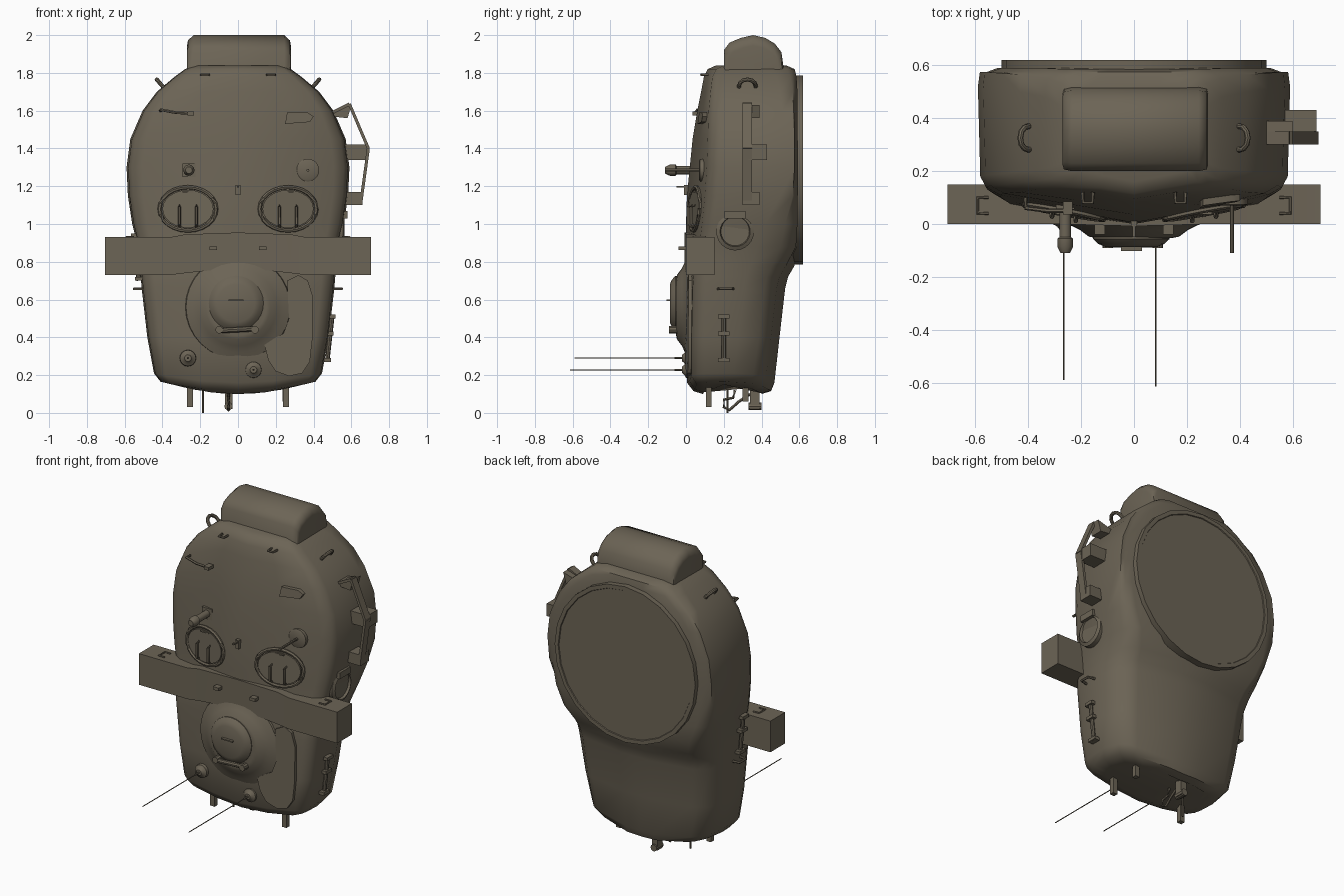
import bpy, bmesh, math
from mathutils import Vector

old = bpy.data.objects.get("Cube")
if old:
    bpy.data.objects.remove(old)

paint = bpy.data.materials.new("olive_drab")
paint.use_nodes = True
OLIVE = (0.15, 0.128, 0.092, 1)
paint.diffuse_color = OLIVE
bsdf = paint.node_tree.nodes["Principled BSDF"]
bsdf.inputs["Base Color"].default_value = OLIVE
bsdf.inputs["Roughness"].default_value = 0.8


def finish(name, bm, angle=35):
    bmesh.ops.recalc_face_normals(bm, faces=bm.faces)
    me = bpy.data.meshes.new(name)
    bm.to_mesh(me)
    bm.free()
    ob = bpy.data.objects.new(name, me)
    bpy.context.collection.objects.link(ob)
    me.materials.append(paint)
    bpy.ops.object.select_all(action='DESELECT')
    ob.select_set(True)
    bpy.context.view_layer.objects.active = ob
    bpy.ops.object.shade_smooth_by_angle(angle=math.radians(angle))
    return ob


def loft(name, rings, angle=35):
    bm = bmesh.new()
    loops = [[bm.verts.new(p) for p in r] for r in rings]
    n = len(loops[0])
    for a, b in zip(loops, loops[1:]):
        for i in range(n):
            j = (i + 1) % n
            bm.faces.new((a[i], a[j], b[j], b[i]))
    bm.faces.new(loops[0])
    bm.faces.new(loops[-1])
    return finish(name, bm, angle)


def lathe(name, centre, profile, sides=24, axis='Y'):
    """profile: (radius, distance along axis)"""
    rings = []
    for r, d in profile:
        ring = []
        for i in range(sides):
            a = 2 * math.pi * i / sides
            u, v = r * math.cos(a), r * math.sin(a)
            off = {'X': (d, u, v), 'Y': (u, d, v)}[axis]
            ring.append(Vector(centre) + Vector(off))
        rings.append(ring)
    return loft(name, rings)


def box(name, centre, size):
    c, h = Vector(centre), Vector(size) / 2
    corners = ((-1, -1), (1, -1), (1, 1), (-1, 1))
    return loft(name, [[c + Vector((i * h.x, j * h.y, k * h.z)) for i, j in corners] for k in (-1, 1)])


def tube(name, points, r, sides=6):
    pts = [Vector(p) for p in points]
    rings = []
    for i, p in enumerate(pts):
        t = (pts[min(i + 1, len(pts) - 1)] - pts[max(i - 1, 0)]).normalized()
        ref = Vector((0.1, 0.2, 1)) if abs(t.z) < 0.8 else Vector((0.1, 1, 0.2))
        u = t.cross(ref).normalized()
        v = t.cross(u)
        rings.append([p + r * (u * math.cos(k * math.tau / sides) + v * math.sin(k * math.tau / sides))
                      for k in range(sides)])
    return loft(name, rings)


# Turret shell stations: z, half width, roof centre, roof edge, side end, back width, back
STATIONS = [
    (.1, .34, .09, .1, .2, .27, .4), (.115, .41, .04, .055, .22, .33, .45),
    (.16, .445, .005, .03, .25, .37, .468), (.4, .48, 0, .03, .28, .39, .495),
    (.66, .51, 0, .035, .31, .41, .525), (.72, .515, 0, .04, .32, .42, .54),
    (.78, .52, 0, .05, .34, .43, .575), (.88, .53, 0, .07, .38, .47, .59),
    (1, .56, 0, .085, .42, .52, .59), (1.15, .583, .005, .1, .5, .55, .59),
    (1.3, .59, .02, .11, .52, .555, .59), (1.45, .57, .035, .115, .52, .54, .59),
    (1.6, .505, .06, .12, .51, .475, .59), (1.7, .43, .08, .13, .5, .4, .59),
    (1.78, .335, .095, .14, .48, .3, .585), (1.82, .28, .115, .16, .45, .25, .575),
    (1.84, .24, .16, .2, .42, .2, .53)]


def section(z, w, yc, ye, ys, wb, yb):
    bow = .05 if z < .2 else 0                          # curved rear end
    fold = .045 * max(0, min(1, (.9 - z) / .12))        # folded lower back
    m, yk = (yc + ye) / 2, yb - fold
    half = [(.43 * w, m), (.86 * w, ye), (.95 * w, ye + .03), (.985 * w, ye + .07), (w, ys),
            ((w + wb) / 2 + .01, (ys + yk) / 2 + .02), (wb, yk - .015), (wb - .04, yk), (.1, yb)]
    pts = [(0, yc)] + half + [(0, yb)] + [(-x, y) for x, y in reversed(half)]
    return [(x, y, z + bow * (x / w) ** 2) for x, y in pts]


loft("turret_shell", [section(*s) for s in STATIONS], 50)


def roof(x, z):
    for a, b in zip(STATIONS, STATIONS[1:]):
        if a[0] <= z <= b[0]:
            t = (z - a[0]) / (b[0] - a[0])
            w, yc, ye = (a[i] + (b[i] - a[i]) * t for i in (1, 2, 3))
            return yc + (ye - yc) * min(abs(x) / (.86 * w), 1.1)
    return .1


def pad(name, outline, height):
    """Plate following the roof"""
    return loft(name, [[(x, roof(x, z) - h, z) for x, z in outline] for h in (-.02, height)])


def oval(cx, cz, rx, rz, n=24):
    return [(cx + rx * math.cos(i * math.tau / n), cz + rz * math.sin(i * math.tau / n)) for i in range(n)]


# Turret ring and gun mount
lathe("turret_ring", (0, 0, 1.285), [(.5, .55), (.5, .62), (.475, .62), (.472, .615)])
profile = [(.2, 1.72), (.2, 1.92), (.23, 1.96), (.29, 1.985), (.355, 2), (.42, 1.985),
           (.47, 1.955), (.505, 1.91), (.515, 1.84), (.54, 1.72)]
loft("gun_mount", [[(x, .36 + (y - .36) * k, 1.72 + (z - 1.72) * m) for y, z in profile]
                   for x, k, m in ((-.27, .85, .8), (-.265, .96, .9), (-.235, 1, 1),
                                   (.245, 1, 1), (.275, .96, .9), (.28, .85, .8))], 50)

# Cross beam, blending into the roof in the middle
half = [(.705, 0, .73, .93), (.36, 0, .73, .93), (.28, 0, .74, .945)]
beam = [(-x, *rest) for x, *rest in half] + [(0, -.008, .77, .955)] + half[::-1]
loft("cross_beam", [[(x, y, lo), (x, y, hi), (x, .15, hi), (x, .15, lo)] for x, y, lo, hi in beam])
for s in (-1, 1):
    tube("beam_handle", [(s * x, y, .932) for x, y in ((.55, .04), (.59, .04), (.59, .1), (.55, .1))], .006)
    box("beam_sight", (s * .13, -.01, .872), (.04, .06, .02))

# Commander cupola
lathe("cupola", (0, 0, .56), [(.285, .04), (.275, .01), (.24, -.005), (.205, -.022), (.17, -.048), (.15, -.052)], 32)
lathe("cupola_lid", (-.01, 0, .58), [(.145, -.03), (.145, -.056), (.125, -.075), (.1, -.086)], 28)
box("cupola_grip", (-.01, -.09, .597), (.08, .025, .008))
tube("cupola_hinge", [(-.1, -.075, .435), (.09, -.075, .445)], .014, 8)
for x in (-.1, .09):
    lathe("hinge_knob", (x, -.075, .44), [(.02, -.015), (.02, .05)], 10)

# Raised side plate beside the cupola
plate = [(.2, .4), (.14, .36), (.16, .28), (.2, .22), (.27, .195), (.34, .21), (.38, .27),
         (.395, .4), (.395, .62), (.37, .7), (.32, .73), (.26, .7), (.27, .5), (.24, .42)]
pad("side_plate", plate, .018)

# Crew hatches with rims and grab bars
for s in (-1, 1):
    cx = s * .265
    pad("crew_hatch", oval(cx, 1.08, .135, .1), .012)
    ring = oval(cx, 1.08, .15, .115)
    tube("hatch_rim", [(x, roof(x, z) - .006, z) for x, z in ring + ring[:1]], .011)
    for x in (cx - .045, cx + .045):
        y = roof(x, 1.04)
        tube("hatch_grab_bar", [(x, y, 1.1), (x, y - .03, 1.09), (x, y - .03, 1), (x, y, .98)], .009)
    box("hatch_latch", (cx, roof(cx, 1.17) - .005, 1.17), (.06, .03, .008))

# Roof fittings
y = roof(-.26, 1.285)
box("periscope_base", (-.26, y + .01, 1.285), (.07, .04, .07))
lathe("periscope", (-.26, 0, 1.285), [(.022, y), (.022, -.05), (.03, -.055), (.03, -.085), (.018, -.11)], 12)
y = roof(.37, 1.285)
lathe("vent_disc", (.37, y, 1.285), [(.06, .03), (.06, -.01), (.05, -.015)], 20)
tube("vent_post", [(.37, y, 1.285), (.37, -.11, 1.285)], .008, 8)
box("roof_block", (0, .01, 1.18), (.024, .04, .055))
box("roof_sight", (0, -.025, 1.197), (.012, .05, .01))
pad("roof_bracket", [(.25, 1.53), (.38, 1.54), (.4, 1.57), (.37, 1.59), (.26, 1.59)], .025)
tube("roof_handle", [(-.41, .1, 1.6), (-.41, .06, 1.605), (-.33, .05, 1.59), (-.24, .05, 1.585)], .008)
box("handle_block", (-.25, .06, 1.585), (.035, .05, .02))
for s in (-1, 1):
    tube("roof_loop", [(s * .175 + dx, y, 1.79) for dx, y in ((-.02, .12), (-.018, .08), (.018, .08), (.02, .12))], .007)
    # Lifting eyes on the shoulders
    arc = [i * .54 - .6 for i in range(9)]
    tube("lifting_eye", [(s * (.4 + .03 * math.sin(a)), .325 + .045 * math.cos(a), 1.73 + .035 * math.sin(a))
                         for a in arc], .011, 8)
    tube("side_handle", [(s * x, y, .657) for x, y in ((.5, .17), (.55, .18), (.55, .24), (.5, .25))], .008)
    # Feet below the rear
    box("rear_peg", (s * .255, .12, .1), (.032, .03, .14))

# Antennas
for x, z, tip in ((-.265, .29, -.59), (.082, .228, -.615)):
    lathe("antenna_base", (x, .005, z), [(.045, .03), (.042, -.005), (.025, -.015), (.018, -.025)], 16)
    tube("antenna_socket", [(x, 0, z), (x, -.06, z)], .006)
    tube("antenna_rod", [(x, -.03, z), (x, tip, z)], .003, 5)

# Rack on the left flank
path = [Vector(p) for p in ((.5, 1.59), (.59, 1.635), (.69, 1.4), (.65, 1.11), (.57, 1.12))]
for a, b in zip(path, path[1:]):
    d = (b - a).orthogonal().normalized() * .008
    loft("rack_strip", [[(p.x, y, p.y) for p in (a - d, b - d, b + d, a + d)] for y in (.3, .35)])
loft("rack_block_top", [[(.49, y, 1.57), (.58, y, 1.56), (.6, y, 1.63), (.5, y, 1.6)] for y in (.31, .39)])
box("rack_block_middle", (.63, .38, 1.38), (.12, .1, .08))
box("rack_block_bottom", (.615, .345, 1.135), (.09, .09, .07))

# Flank port with hood, and stowed tools
lathe("flank_port", (.5, .26, .96), [(.1, 0), (.1, .055), (.08, .065), (.075, .05)], 24, 'X')
box("port_hood", (.54, .26, 1.05), (.08, .11, .04))
for a, b in (((.472, .2, .27), (.5, .2, .52)), ((-.525, .2, .7), (-.55, .2, .95))):
    a, b = Vector(a), Vector(b)
    tube("stowed_tool", [a, b], .012, 8)
    for t in (.04, .6, .96):
        box("tool_clamp", a.lerp(b, t), (.036, .06, .02))

# Rear hooks and tow pin
box("tow_pin", (-.05, .365, .08), (.04, .05, .12))
lathe("tow_roller", (-.05, .36, .035), [(.022, -.03), (.022, .04)], 10)
tube("tow_loop", [(-.05, y, z) for y, z in ((.34, .1), (.28, .06), (.23, .015), (.2, .03),
                                            (.2, .07), (.25, .08), (.26, .12))], .008)
tube("rear_rod", [(-.185, .22, 0), (-.185, .22, .14)], .006)
box("rear_stop", (.25, .315, .11), (.03, .03, .1))
